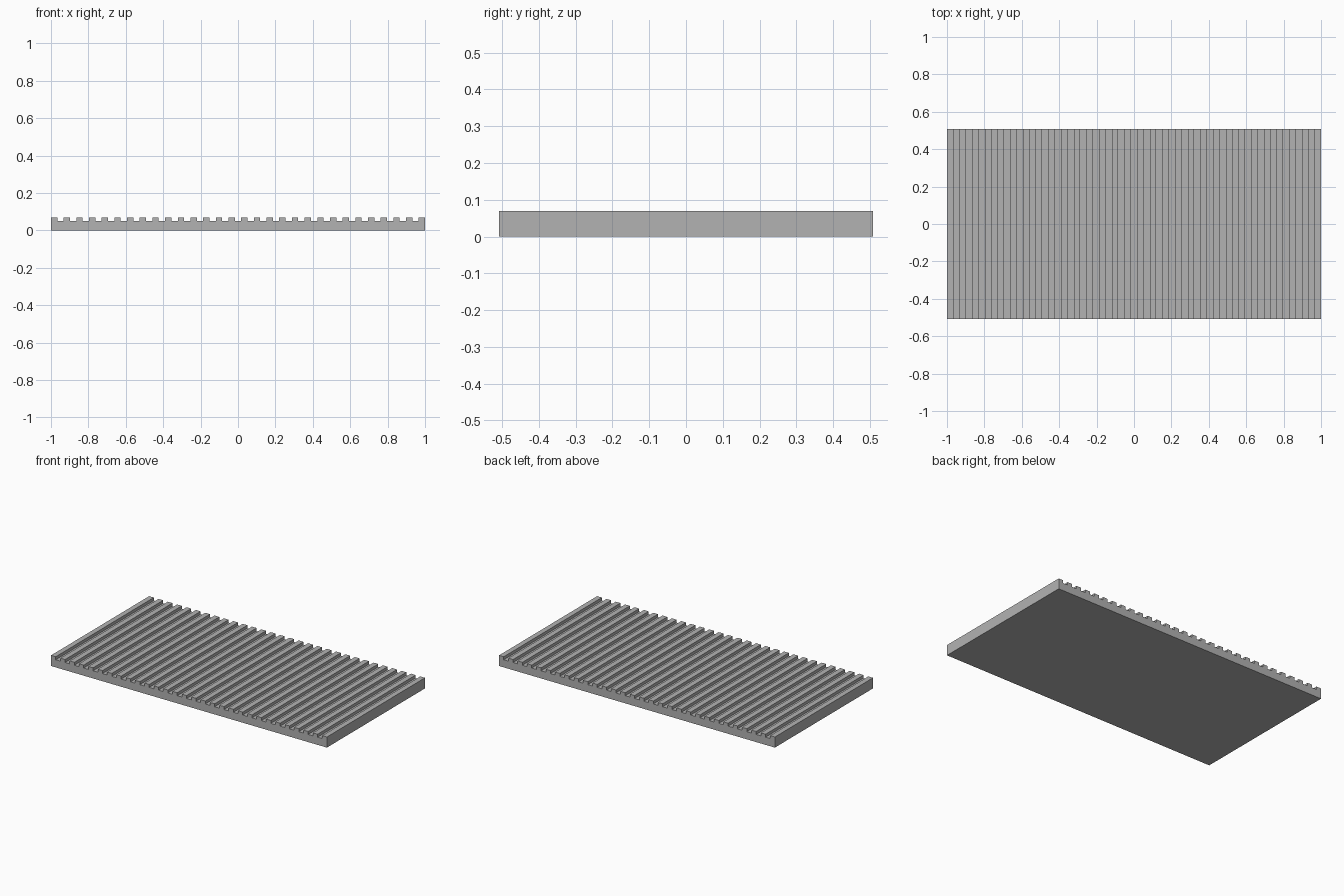
import bpy
import bmesh

cube = bpy.data.objects.get("Cube")
if cube:
    bpy.data.objects.remove(cube, do_unlink=True)

RIDGES = 30
STRIPS = 2 * RIDGES - 1
STEP = 2.0 / STRIPS
DEPTH = 1.016
GROOVE_Z = 0.05
TOP_Z = 0.0695

# Plain grey finish
grey = bpy.data.materials.new("light grey")
grey.use_nodes = True
colour = (0.448, 0.448, 0.448, 1.0)
grey.diffuse_color = colour
grey.node_tree.nodes["Principled BSDF"].inputs["Base Color"].default_value = colour

# Ribbed cross-section: flat base with alternating ridges and grooves
profile = [(-1.0, 0.0)]
for i in range(STRIPS):
    z = TOP_Z if i % 2 == 0 else GROOVE_Z
    left = -1.0 + i * STEP
    profile += [(left, z), (left + STEP, z)]
profile.append((1.0, 0.0))

# Extrude the cross-section from front to back
bm = bmesh.new()
front = bm.faces.new([bm.verts.new((x, -DEPTH / 2, z)) for x, z in profile])
extruded = bmesh.ops.extrude_face_region(bm, geom=[front], use_keep_orig=True)
moved = [v for v in extruded["geom"] if isinstance(v, bmesh.types.BMVert)]
bmesh.ops.translate(bm, verts=moved, vec=(0, DEPTH, 0))
bmesh.ops.recalc_face_normals(bm, faces=bm.faces)

mesh = bpy.data.meshes.new("ribbed_plate")
bm.to_mesh(mesh)
bm.free()
mesh.materials.append(grey)
plate = bpy.data.objects.new("ribbed_plate", mesh)
bpy.context.collection.objects.link(plate)
